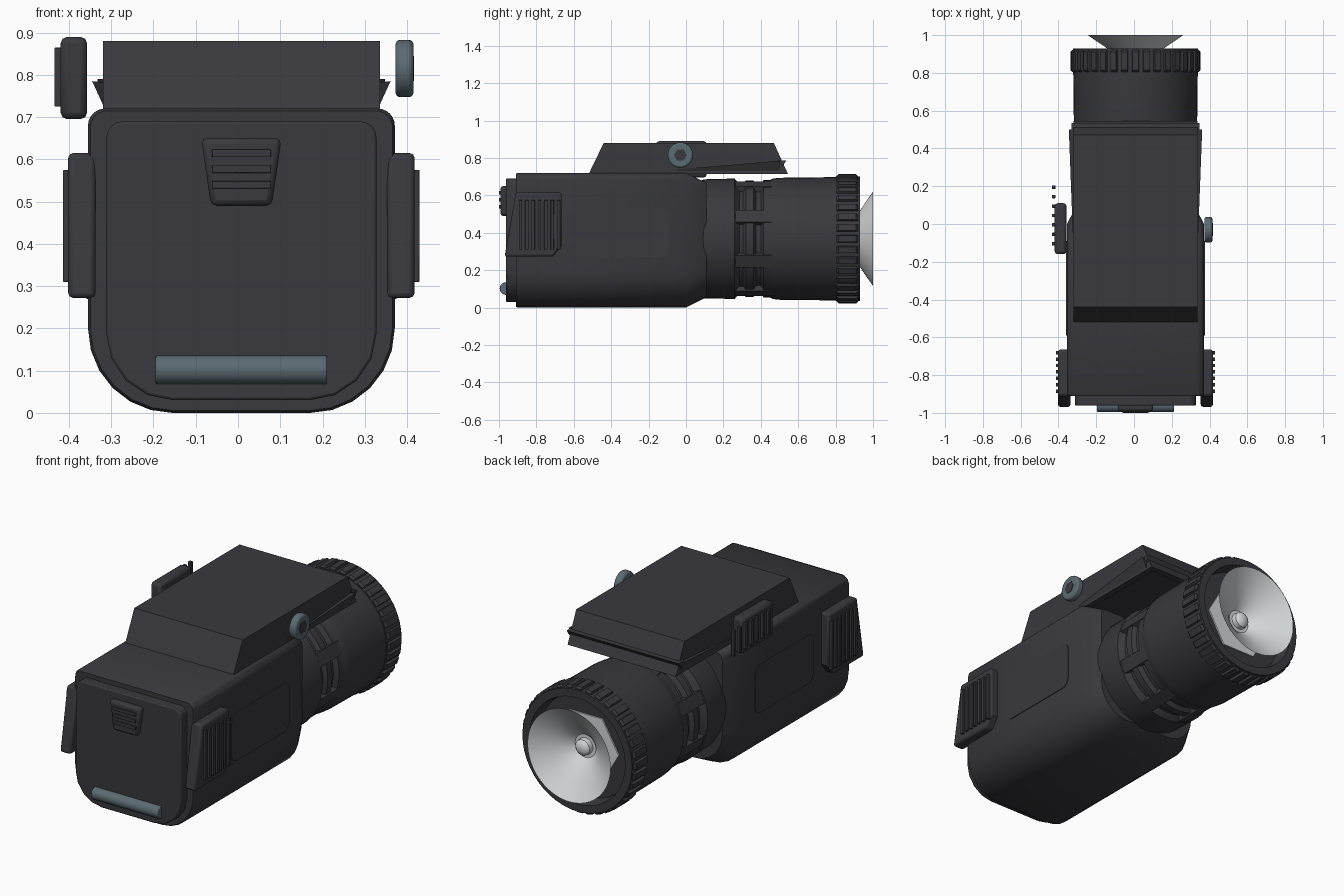
import bpy, bmesh, math
from mathutils import Vector

if "Cube" in bpy.data.objects:
    bpy.data.objects.remove(bpy.data.objects["Cube"])

CX, CZ = 0.008, 0.368   # centre line of the housing and the lamp head


def material(name, col):
    m = bpy.data.materials.new(name)
    m.diffuse_color = (*col, 1)
    m.use_nodes = True
    m.node_tree.nodes["Principled BSDF"].inputs["Base Color"].default_value = m.diffuse_color
    return m


DARK = material("dark polymer", (0.041, 0.040, 0.047))
STEEL = material("blue grey steel", (0.105, 0.145, 0.165))
SILVER = material("silver reflector", (0.66, 0.68, 0.69))


def finish(name, bm, mat, bevel=0, angle=35, segs=2):
    bmesh.ops.recalc_face_normals(bm, faces=bm.faces)
    me = bpy.data.meshes.new(name)
    bm.to_mesh(me)
    bm.free()
    me.materials.append(mat)
    ob = bpy.data.objects.new(name, me)
    bpy.context.collection.objects.link(ob)
    if bevel:
        b = ob.modifiers.new("bevel", "BEVEL")
        b.width, b.segments, b.limit_method = bevel, segs, 'ANGLE'
        b.angle_limit = math.radians(40)
    bpy.ops.object.select_all(action='DESELECT')
    ob.select_set(True)
    bpy.context.view_layer.objects.active = ob
    bpy.ops.object.shade_smooth_by_angle(angle=math.radians(angle))
    return ob


def loft(name, rings, mat, bevel=0, caps=True, closed=False):
    bm = bmesh.new()
    vs = [[bm.verts.new(p) for p in r] for r in rings]
    n = len(vs[0])
    pairs = list(zip(vs, vs[1:])) + ([(vs[-1], vs[0])] if closed else [])
    for a, b in pairs:
        for i in range(n):
            j = (i + 1) % n
            bm.faces.new((a[i], a[j], b[j], b[i]))
    if caps and not closed:
        bm.faces.new(vs[0])
        bm.faces.new(vs[-1][::-1])
    return finish(name, bm, mat, bevel)


def prism_x(name, pts, a, b, mat, bevel=0):
    return loft(name, [[(x, y, z) for y, z in pts] for x in (a, b)], mat, bevel)


def prism_y(name, pts, a, b, mat, bevel=0):
    return loft(name, [[(x, y, z) for x, z in pts] for y in (a, b)], mat, bevel)


def rounded(u0, u1, v0, v1, rb, rt, n=6):
    pts = []
    for cu, cv, r, s in ((u1 - rt, v1 - rt, rt, 0), (u0 + rt, v1 - rt, rt, 1),
                         (u0 + rb, v0 + rb, rb, 2), (u1 - rb, v0 + rb, rb, 3)):
        for i in range(n + 1):
            t = (s + i / n) * math.pi / 2
            pts.append((cu + r * math.cos(t), cv + r * math.sin(t)))
    return pts


def box(name, x0, x1, y0, y1, z0, z1, mat, bevel=0):
    return prism_x(name, [(y0, z0), (y1, z0), (y1, z1), (y0, z1)], x0, x1, mat, bevel)


def lathe(name, prof, mat, n=48, caps=True, closed=False):
    rings = [[(CX + r * math.cos(2 * math.pi * i / n), y, CZ + r * math.sin(2 * math.pi * i / n))
              for i in range(n)] for y, r in prof]
    return loft(name, rings, mat, 0, caps, closed)


def disc_pts(cu, cv, r, n):
    return [(cu + r * math.cos(2 * math.pi * i / n), cv + r * math.sin(2 * math.pi * i / n))
            for i in range(n)]


# Housing: rounded section, tapering towards the lamp head
sec = rounded(CX - 0.363, CX + 0.363, 0, 0.72, 0.2, 0.04)


def section(y, sx, sz):
    return [(CX + (x - CX) * sx, y, CZ + (z - CZ) * sz) for x, z in sec]


loft("housing", [section(-0.91, 0.985, 0.985), section(-0.9, 1, 1), section(0, 1, 1),
                 section(0.11, 0.84, 0.85)], DARK)

# Rear door with hinge pin and latch
prism_y("rear_door", rounded(CX - 0.32, CX + 0.32, 0.03, 0.69, 0.16, 0.04, 4), -0.962, -0.89, DARK, 0.006)
prism_x("hinge_pin", disc_pts(-0.962, 0.102, 0.034, 24), CX - 0.203, CX + 0.203, STEEL, 0.004)
prism_y("latch_tab", [(CX - 0.095, 0.65), (CX + 0.095, 0.65), (CX + 0.072, 0.49), (CX - 0.072, 0.49)],
        -0.992, -0.95, DARK, 0.014)
for i in range(3):
    z = 0.54 + 0.037 * i
    box("latch_rib", CX - 0.07, CX + 0.07, -1.0, -0.985, z - 0.009, z + 0.009, DARK, 0.002)

# Side panels, switch paddles and their grip ribs, both sides
paddle = [(-0.97, 0.272), (-0.91, 0.615), (-0.665, 0.615), (-0.665, 0.33), (-0.71, 0.272)]
for s in (-1, 1):
    prism_x("side_panel", rounded(-0.59, -0.09, 0.27, 0.535, 0.045, 0.045),
            CX + s * 0.35, CX + s * 0.367, DARK)
    prism_x("switch_paddle", paddle, CX + s * 0.345, CX + s * 0.41, DARK, 0.012)
    for i in range(7):
        y = -0.885 + 0.034 * i
        box("paddle_rib", CX + s * 0.4, CX + s * 0.422, y - 0.009, y + 0.009, 0.31, 0.575, DARK, 0.002)

# Lamp head: stepped barrel
lathe("lamp_barrel", [(0.04, 0.30), (0.10, 0.318), (0.26, 0.322), (0.285, 0.293), (0.305, 0.293),
                      (0.32, 0.312), (0.36, 0.312), (0.375, 0.29), (0.40, 0.29), (0.415, 0.314),
                      (0.45, 0.314), (0.465, 0.322), (0.50, 0.326), (0.82, 0.33), (0.82, 0.27)], DARK)
# Vertical ribs over the grooves
for k in range(8):
    a = math.pi / 8 + k * math.pi / 4
    c, sn = math.cos(a), math.sin(a)

    def rib(y, r):
        return [(CX + c * rr - sn * t, y, CZ + sn * rr + c * t)
                for rr, t in ((0.27, -0.04), (r, -0.035), (r, 0.035), (0.27, 0.04))]
    loft("barrel_rib", [rib(0.25, 0.317), rib(0.46, 0.317)], DARK)

# Bezel ring with knurled grip
lathe("bezel_ring", [(0.80, 0.28), (0.80, 0.332), (0.93, 0.332), (0.93, 0.29), (0.87, 0.28)], DARK, 48, closed=True)
for k in range(36):
    a = 2 * math.pi * k / 36
    c, sn = math.cos(a), math.sin(a)

    def tooth(y, r):
        return [(CX + c * rr - sn * t, y, CZ + sn * rr + c * t)
                for rr, t in ((0.32, -0.021), (r, -0.017), (r, 0.017), (0.32, 0.021))]
    loft("grip_tooth", [tooth(0.805, 0.335), tooth(0.815, 0.345), tooth(0.91, 0.345), tooth(0.92, 0.335)], DARK)

# Reflector cone, its mounting plate and the bulb
lathe("head_floor", [(0.83, 0.285), (0.85, 0.285)], DARK)
lathe("reflector_plate", [(0.845, 0.2), (0.858, 0.2)], SILVER, 6)
lathe("reflector", [(0.855, 0.06), (0.88, 0.085), (0.91, 0.122), (0.94, 0.165),
                    (0.97, 0.21), (1.0, 0.252)], SILVER, caps=False)
lathe("bulb", [(0.855, 0.045), (0.885, 0.043), (0.898, 0.03), (0.903, 0.01)], SILVER, 24)

# Mounting rail: trapezoid with a hollow underside
bm = bmesh.new()
prof = [(-0.52, 0.715), (-0.44, 0.88), (0.47, 0.88), (0.545, 0.715)]
a = [bm.verts.new((CX - 0.328, y, z)) for y, z in prof]
b = [bm.verts.new((CX + 0.328, y, z)) for y, z in prof]
bm.faces.new(a)
bm.faces.new(b[::-1])
for i in range(4):
    j = (i + 1) % 4
    bm.faces.new((a[i], b[i], b[j], a[j]))
bmesh.ops.recalc_face_normals(bm, faces=bm.faces)
bottom = min(bm.faces, key=lambda f: f.calc_center_median().z)
for thick, lift in ((0.05, 0.05), (0.05, 0.05)):
    bmesh.ops.inset_region(bm, faces=[bottom], thickness=thick)
    r = bmesh.ops.extrude_discrete_faces(bm, faces=[bottom])
    bottom = r["faces"][0]
    bmesh.ops.translate(bm, verts=bottom.verts, vec=Vector((0, 0, lift)))
finish("mounting_rail", bm, DARK)

# Flared lips along the rail's lower edge
for s in (-1, 1):
    def lip(y, out):
        return [(CX + s * 0.31, y, 0.725), (CX + s * 0.328, y, 0.73),
                (CX + s * (0.328 + out), y, 0.73 + out * 2.2), (CX + s * 0.31, y, 0.73 + out * 2)]
    loft("rail_lip", [lip(-0.05, 0.004), lip(0.5, 0.025)], DARK)
prism_x("rail_front_lip", [(0.49, 0.79), (0.535, 0.785), (0.515, 0.755)], CX - 0.34, CX + 0.34, DARK)

# Clamp lever on the left with grip ribs, clamp screw on the right
box("clamp_lever", -0.42, -0.357, -0.16, 0.11, 0.695, 0.89, DARK, 0.016)
for i in range(7):
    y = -0.105 + 0.05 * i
    box("lever_rib", -0.434, -0.416, y - 0.009, y + 0.009, 0.725, 0.865, DARK, 0.002)
prism_x("clamp_screw", disc_pts(-0.03, 0.815, 0.068, 28), 0.373, 0.415, STEEL, 0.01)
prism_x("screw_socket", disc_pts(-0.03, 0.815, 0.034, 6), 0.412, 0.417, DARK)
